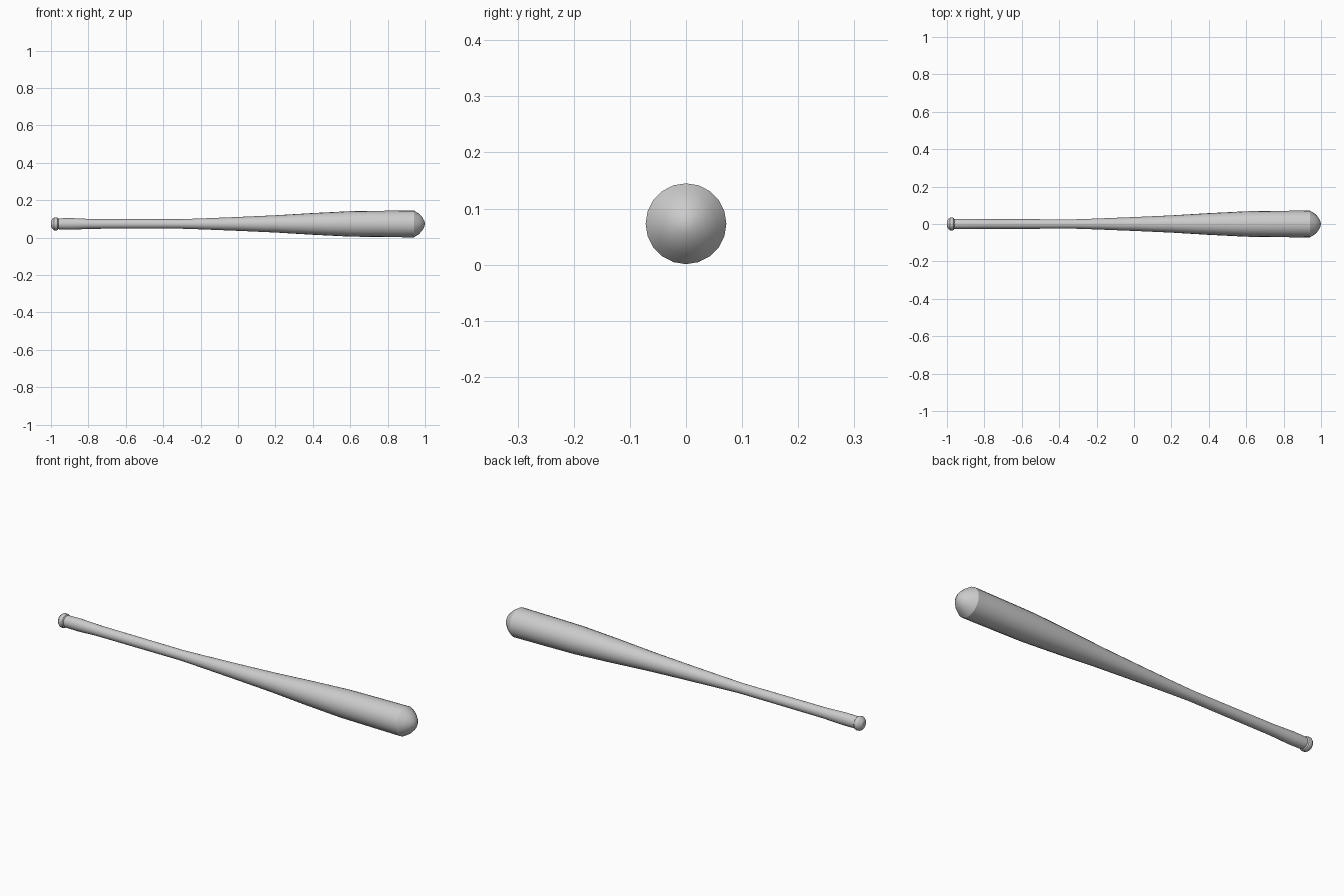
import bpy, bmesh, math

if "Cube" in bpy.data.objects:
    bpy.data.objects.remove(bpy.data.objects["Cube"])

SIDES = 20
AXIS_Z = 0.073

# Bat outline: x along the length, half width (y), half height (z)
PROFILE = [
    (-0.999, 0.016, 0.016), (-0.992, 0.027, 0.027), (-0.983, 0.034, 0.034),
    (-0.972, 0.035, 0.035), (-0.965, 0.033, 0.033), (-0.961, 0.028, 0.028),
    (-0.95, 0.028, 0.030), (-0.89, 0.028, 0.031), (-0.78, 0.026, 0.026),
    (-0.32, 0.025, 0.025), (-0.2, 0.029, 0.029), (0.0, 0.037, 0.037),
    (0.2, 0.046, 0.046), (0.4, 0.058, 0.058), (0.6, 0.068, 0.068),
    (0.75, 0.070, 0.070), (0.94, 0.072, 0.072), (0.967, 0.055, 0.055),
    (0.986, 0.035, 0.035), (0.996, 0.017, 0.017),
]


def lathe_x(name, profile, start, end):
    bm = bmesh.new()
    rings = []
    for x, ry, rz in profile:
        angles = [2 * math.pi * i / SIDES for i in range(SIDES)]
        rings.append([bm.verts.new((x, ry * math.cos(a), AXIS_Z + rz * math.sin(a)))
                      for a in angles])
    for a, b in zip(rings, rings[1:]):
        for i in range(SIDES):
            j = (i + 1) % SIDES
            bm.faces.new((a[i], a[j], b[j], b[i]))
    # Pointed fans close both ends
    for ring, x in ((rings[0], start), (rings[-1], end)):
        tip = bm.verts.new((x, 0, AXIS_Z))
        for i in range(SIDES):
            bm.faces.new((ring[i], ring[(i + 1) % SIDES], tip))
    bmesh.ops.recalc_face_normals(bm, faces=bm.faces)
    mesh = bpy.data.meshes.new(name)
    bm.to_mesh(mesh)
    bm.free()
    obj = bpy.data.objects.new(name, mesh)
    bpy.context.collection.objects.link(obj)
    bpy.context.view_layer.objects.active = obj
    obj.select_set(True)
    bpy.ops.object.shade_smooth_by_angle(angle=math.radians(20))
    return obj


# Knob, handle, barrel and rounded end in one turned piece
lathe_x("bat", PROFILE, -1.0, 1.0)
